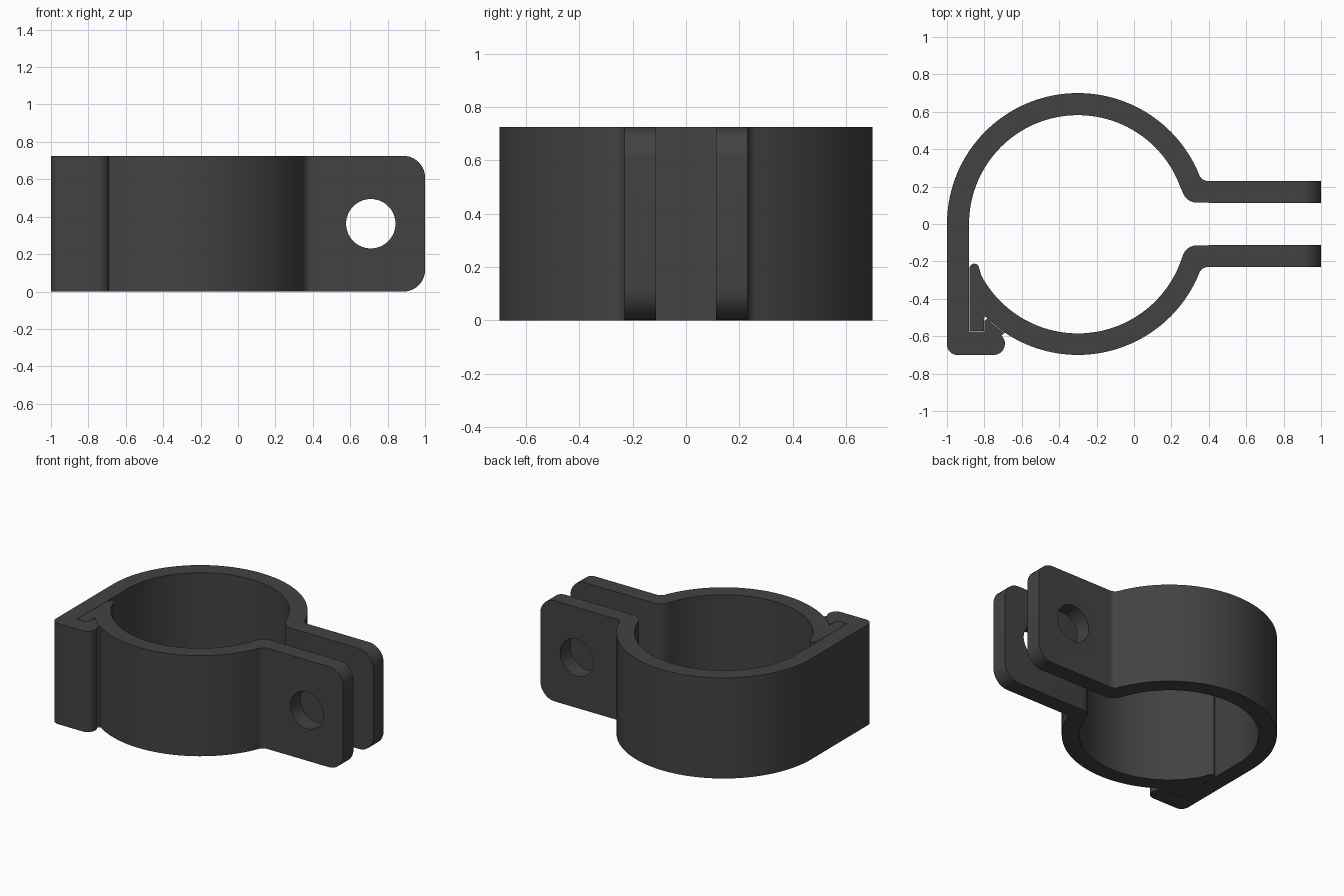
import bpy, bmesh
from math import cos, sin, radians, pi, sqrt, atan2, degrees
from mathutils import Matrix

if "Cube" in bpy.data.objects:
    bpy.data.objects.remove(bpy.data.objects["Cube"])

H = 0.725                      # clamp height
CX, RO, RI = -0.30, 0.70, 0.585  # ring centre, outer and inner radius
Y0, Y1 = 0.113, 0.23           # ear thickness range


def arc(cx, cy, r, a0, a1, n):
    return [(cx + r * cos(radians(a0 + (a1 - a0) * i / n)),
             cy + r * sin(radians(a0 + (a1 - a0) * i / n))) for i in range(n + 1)]


def fillet(ring_r, ear_y, r):
    """Circle tangent to the ring's outside and to the ear face below it."""
    cy = ear_y + r
    dx = sqrt((ring_r + r) ** 2 - cy ** 2)
    return CX + dx, cy, degrees(atan2(cy, dx))


OX, OY, OA = fillet(RO, Y1, 0.05)
IX, IY, IA = fillet(RI, Y0, 0.085)
ear_out = [(1, Y0), (1, Y1)] + arc(OX, OY, 0.05, 270, 180 + OA, 8)
ear_in = arc(IX, IY, 0.085, 180 + IA, 270, 10)

mat = bpy.data.materials.new("dark_grey")
mat.diffuse_color = (0.055, 0.055, 0.055, 1)
mat.use_nodes = True
mat.node_tree.nodes["Principled BSDF"].inputs["Base Color"].default_value = mat.diffuse_color


def clamp_half(name, profile, side):
    # extrude the profile upward
    bm = bmesh.new()
    face = bm.faces.new([bm.verts.new((x, y, 0)) for x, y in profile])
    ext = bmesh.ops.extrude_face_region(bm, geom=[face])
    top = [v for v in ext["geom"] if isinstance(v, bmesh.types.BMVert)]
    bmesh.ops.translate(bm, verts=top, vec=(0, 0, H))
    # round the ear corners
    corners = [e for e in bm.edges
               if all(v.co.x > 0.999 for v in e.verts)
               and abs(e.verts[0].co.z - e.verts[1].co.z) < 1e-4]
    bmesh.ops.bevel(bm, geom=corners, offset=0.115, segments=10, profile=0.5,
                    affect='EDGES')
    bmesh.ops.recalc_face_normals(bm, faces=bm.faces)
    mesh = bpy.data.meshes.new(name)
    bm.to_mesh(mesh)
    bm.free()
    mesh.materials.append(mat)
    obj = bpy.data.objects.new(name, mesh)
    bpy.context.collection.objects.link(obj)

    # bolt hole
    bpy.ops.mesh.primitive_cylinder_add(
        vertices=64, radius=0.132, depth=0.4, location=(0.71, side * 0.17, H / 2),
        rotation=(pi / 2, 0, 0))
    cutter = bpy.context.object
    cutter.name = name + "_hole_cutter"
    cutter.hide_render = True
    mod = obj.modifiers.new("bolt_hole", 'BOOLEAN')
    mod.operation, mod.solver, mod.object = 'DIFFERENCE', 'EXACT', cutter
    bpy.ops.object.select_all(action='DESELECT')
    obj.select_set(True)
    bpy.context.view_layer.objects.active = obj
    bpy.ops.object.modifier_apply(modifier=mod.name)
    bpy.data.objects.remove(cutter)
    bpy.ops.object.shade_smooth_by_angle(angle=radians(30))


# back half: arc, straight wall and hooked foot
back = (ear_out
        + arc(CX, 0, RO, OA, 180, 64)[1:]
        + arc(-0.945, -0.645, 0.055, 180, 270, 8)
        + arc(-0.75, -0.64, 0.06, 270, 405, 12)
        + arc(CX, 0, RO + 0.002, 236, 229, 4)
        + arc(-0.785, -0.523, 0.015, 45, 180, 5)
        + [(-0.80, -0.575), (-0.882, -0.575)]
        + arc(CX, 0, RI - 0.003, 180, IA, 64)[:-1]
        + ear_in[:-1])
clamp_half("back_clamp_half", back, 1)

# front half: mirrored ear, arc and the lug held by the hook
front = ([(x, -y) for x, y in ear_out]
         + arc(CX, 0, RO, -OA, -135.6, 50)[1:]
         + [(-0.803, -0.572), (-0.880, -0.572)]
         + arc(-0.854, -0.238, 0.026, 180, 25, 10)
         + arc(CX, 0, RI, 208, 360 - IA, 54)[:-1]
         + [(x, -y) for x, y in ear_in[:-1]])
clamp_half("front_clamp_half", front, -1)
